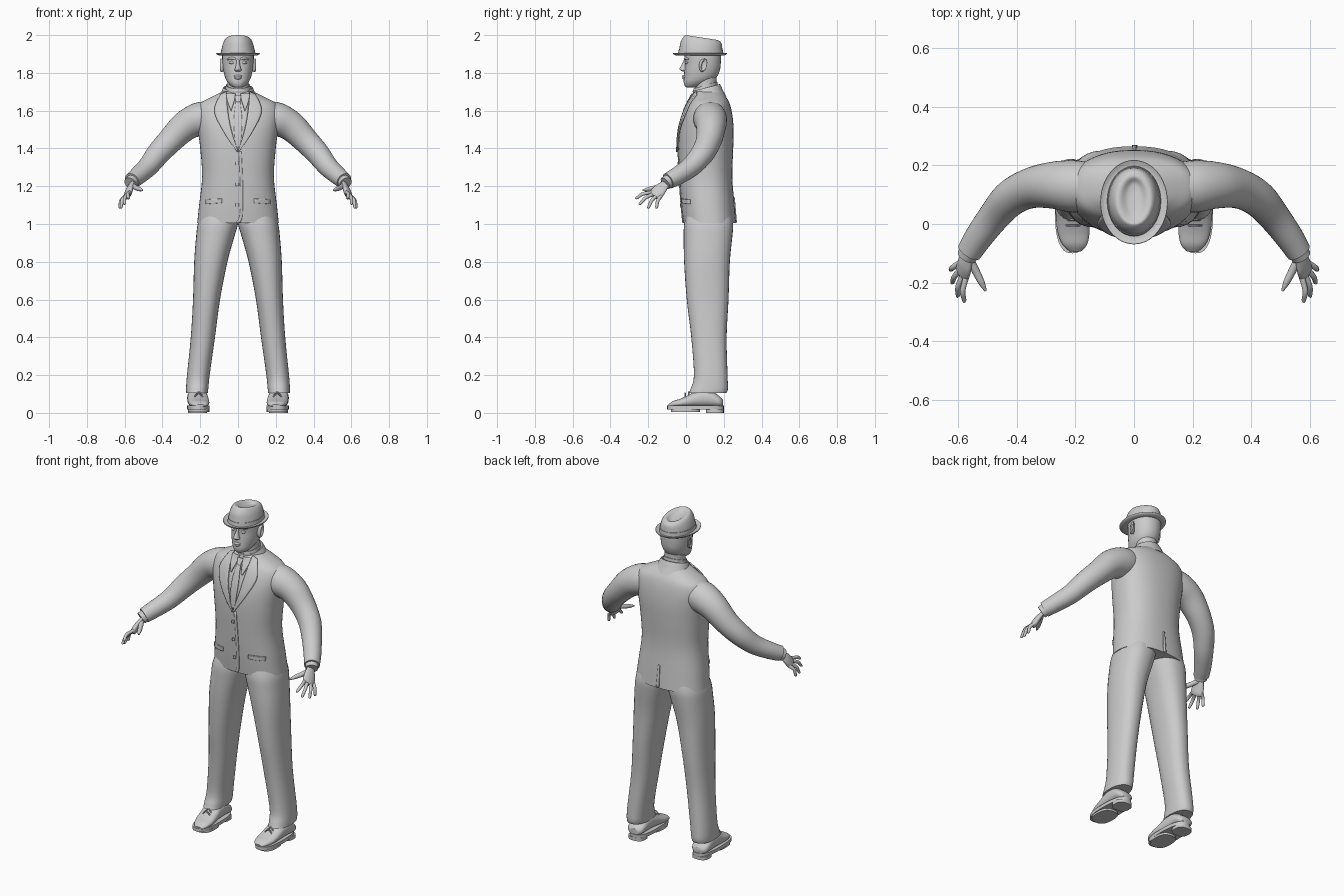
import bpy, math
from mathutils import Vector
from mathutils.bvhtree import BVHTree

grey = bpy.data.materials.new("plain grey")
grey.diffuse_color = (0.6, 0.6, 0.6, 1)


def make(name, verts, faces, mirror=False, thick=0):
    me = bpy.data.meshes.new(name)
    me.from_pydata([tuple(v) for v in verts], [], faces)
    me.materials.append(grey)
    ob = bpy.data.objects.new(name, me)
    bpy.context.collection.objects.link(ob)
    if thick:
        m = ob.modifiers.new("thickness", 'SOLIDIFY')
        m.thickness, m.offset = thick, 0
    if mirror:
        ob.modifiers.new("mirror", 'MIRROR')
    return ob


def smooth_rows(rows, steps):
    """Catmull-Rom through rows of numbers."""
    out = []
    for i in range(len(rows) - 1):
        a, b, c, d = rows[max(i - 1, 0)], rows[i], rows[i + 1], rows[min(i + 2, len(rows) - 1)]
        for s in range(steps):
            t = s / steps
            out.append([0.5 * (2 * q + (r - p) * t + (2 * p - 5 * q + 4 * r - w) * t * t
                               + (3 * q - p - 3 * r + w) * t ** 3) for p, q, r, w in zip(a, b, c, d)])
    return out + [list(rows[-1])]


def loft(name, rings, power=2.0, steps=4, seg=32, mirror=False, cap=True):
    """Skin rings given as centre + u axis + v axis (nine numbers)."""
    rings = smooth_rows(rings, steps)
    verts, faces = [], []
    for r in rings:
        c, u, v = Vector(r[:3]), Vector(r[3:6]), Vector(r[6:])
        for k in range(seg):
            a = 2 * math.pi * k / seg
            x, y = math.cos(a), math.sin(a)
            verts.append(c + u * math.copysign(abs(x) ** (2 / power), x)
                         + v * math.copysign(abs(y) ** (2 / power), y))
    for i in range(len(rings) - 1):
        for k in range(seg):
            j = (k + 1) % seg
            faces.append((i * seg + k, i * seg + j, (i + 1) * seg + j, (i + 1) * seg + k))
    if cap:
        faces.append(tuple(range(seg))[::-1])
        faces.append(tuple(range((len(rings) - 1) * seg, len(rings) * seg)))
    return make(name, verts, faces, mirror)


def flat(z, rx, yf, yb, cx=0, tilt=0):
    """Level ring from its half width and front/back limits."""
    return (cx, (yf + yb) / 2, z, rx, 0, 0, 0, (yb - yf) / 2, tilt)


def tube(name, pts, side=None, squash=1.0, seg=20, **kw):
    """Tube through (x, y, z, radius) points."""
    rings = []
    for i, p in enumerate(pts):
        d = (Vector(pts[min(i + 1, len(pts) - 1)][:3]) - Vector(pts[max(i - 1, 0)][:3])).normalized()
        u = Vector(side or (0, 1, 0))
        u = (u - d * u.dot(d)).normalized()
        v = d.cross(u)
        rings.append((*p[:3], *(u * p[3]), *(v * p[3] * squash)))
    return loft(name, rings, seg=seg, **kw)


# jacket body
jacket = loft("jacket", [
    flat(1.005, .216, -.015, .265), flat(1.1, .206, -.025, .257), flat(1.25, .19, -.035, .245),
    flat(1.4, .2, -.04, .25), flat(1.5, .213, -.033, .252), flat(1.58, .222, -.012, .245),
    flat(1.635, .205, .012, .232), flat(1.668, .15, .032, .215), flat(1.70, .085, .045, .19),
    flat(1.715, .07, .05, .18)], power=2.35, seg=48)
tree = BVHTree.FromPolygons([v.co for v in jacket.data.vertices],
                            [tuple(p.vertices) for p in jacket.data.polygons])


def plate(name, left, right, lift, thick=.008, cols=6, back=False, mirror=False):
    """Cloth panel between two (x, z) edges, laid on the jacket."""
    left, right = smooth_rows(left, 6), smooth_rows(right, 6)
    s = 1 if back else -1
    verts, faces = [], []
    for a, b in zip(left, right):
        for c in range(cols + 1):
            t = c / cols
            x, z = a[0] + (b[0] - a[0]) * t, a[1] + (b[1] - a[1]) * t
            hit = tree.ray_cast(Vector((x, s, z)), Vector((0, -s, 0)))[0]
            if hit is None:
                hit = tree.find_nearest(Vector((x, .11 + s * .1, z)))[0]
            verts.append((x, hit.y + s * lift, z))
    n = cols + 1
    for i in range(len(left) - 1):
        for c in range(cols):
            q = (i * n + c, i * n + c + 1, (i + 1) * n + c + 1, (i + 1) * n + c)
            faces.append(q[::-1] if not back else q)
    return make(name, verts, faces, mirror, thick)


# shirt, tie, lapels, collars
plate("shirt_front", [(0, 1.70), (0, 1.55), (0, 1.39)], [(.06, 1.70), (.045, 1.55), (.003, 1.39)],
      .001, .004, mirror=True)
plate("tie", [(-.014, 1.675), (-.012, 1.64), (-.022, 1.54), (-.012, 1.40)],
      [(.014, 1.675), (.012, 1.64), (.022, 1.54), (.012, 1.40)], .006)
plate("tie_knot", [(-.018, 1.68), (-.011, 1.645)], [(.018, 1.68), (.011, 1.645)], .011)
plate("shirt_collar_tip", [(.012, 1.69), (.02, 1.65), (.036, 1.60)],
      [(.062, 1.69), (.056, 1.65), (.04, 1.605)], .009, mirror=True)
plate("lapel", [(.062, 1.70), (.055, 1.61), (.036, 1.5), (.0, 1.385)],
      [(.092, 1.685), (.125, 1.60), (.083, 1.5), (.004, 1.38)], .008, mirror=True)
plate("jacket_front_edge", [(.004, 1.385), (.012, 1.2), (.01, 1.05), (-.01, 1.008)],
      [(.018, 1.385), (.026, 1.2), (.024, 1.05), (.012, 1.008)], .002, .005, cols=2)
plate("pocket_flap", [(.085, 1.135), (.085, 1.112)], [(.17, 1.13), (.17, 1.105)], .003, mirror=True)
plate("back_vent", [(-.004, 1.14), (-.006, 1.008)], [(.006, 1.14), (.012, 1.008)], .002, .006,
      cols=2, back=True)
for i, z in enumerate((1.10, 1.21, 1.32)):
    plate("jacket_button_%d" % (i + 1), [(-.012, z - .008), (-.012, z + .008)],
          [(.004, z - .008), (.004, z + .008)], .004, .006, cols=2)
loft("jacket_collar", [flat(1.66, .105, .045, .215, tilt=.012), flat(1.695, .09, .04, .195, tilt=.014),
                       flat(1.722, .077, .035, .18, tilt=.018), flat(1.715, .066, .045, .168, tilt=.018)],
     steps=3)
loft("shirt_collar", [flat(1.69, .068, .035, .17, tilt=.015), flat(1.735, .064, .04, .166, tilt=.018),
                      flat(1.73, .057, .05, .16, tilt=.018)], steps=2)

# arms and hands
tube("sleeve", [(.12, .125, 1.572, .08), (.205, .128, 1.555, .089), (.285, .132, 1.515, .079),
                (.36, .12, 1.44, .068), (.425, .085, 1.37, .062), (.478, .025, 1.302, .054),
                (.53, -.045, 1.255, .048), (.562, -.095, 1.228, .043)], seg=32, mirror=True)
tube("shirt_cuff", [(.545, -.07, 1.243, .037), (.57, -.11, 1.215, .035)], mirror=True)
spread = Vector((.375, .862, -.338))
tube("palm", [(.553, -.085, 1.235, .024), (.565, -.112, 1.209, .026), (.576, -.138, 1.182, .036),
              (.584, -.16, 1.155, .038), (.588, -.17, 1.145, .03)], side=spread, squash=.45, mirror=True)
knuckle = Vector((.584, -.158, 1.157))
for name, off, tip in (("index", -.029, (.58, -.268, 1.135)), ("middle", -.01, (.603, -.25, 1.103)),
                       ("ring", .01, (.622, -.203, 1.083)), ("little", .029, (.628, -.158, 1.083))):
    a, b = knuckle + spread * off, Vector(tip)
    m = (a + b) / 2 + Vector((.008, -.004, .008))
    tube(name + "_finger", [(*a, .0105), (*m, .0095), (*a.lerp(b, .9), .0075), (*b, .003)],
         seg=12, mirror=True)
tube("thumb", [(.562, -.118, 1.205, .014), (.54, -.16, 1.192, .0135), (.52, -.2, 1.184, .011),
               (.506, -.228, 1.178, .004)], side=(0, 0, 1), seg=12, mirror=True)

# trousers
leg = [  # z, inner x, outer x, front y, back y
    (1.06, -.005, .19, .005, .24), (1.0, .0, .213, -.01, .25), (.93, .02, .222, -.012, .245),
    (.8, .056, .232, -.01, .232), (.6, .095, .238, .004, .225), (.4, .122, .25, .028, .215),
    (.2, .15, .27, .042, .22), (.13, .157, .275, .025, .222), (.105, .16, .275, .015, .215)]
loft("trouser_leg", [flat(z, (b - a) / 2, f, k, (a + b) / 2) for z, a, b, f, k in leg],
     power=2.3, mirror=True)

# shoes: upper, sole, heel
upper = [(.195, .214, .03, .035, .07), (.175, .215, .05, .03, .09), (.12, .215, .054, .03, .125),
         (.06, .213, .055, .03, .12), (.02, .21, .056, .03, .098), (-.03, .206, .054, .03, .075),
         (-.07, .202, .042, .03, .062), (-.093, .2, .02, .03, .045)]
loft("shoe", [(x, y, (a + b) / 2, w, 0, 0, 0, 0, (b - a) / 2) for y, x, w, a, b in upper],
     power=2.3, mirror=True)


def sole(name, y0, y1, w, z0, z1, cx):
    loft(name, [flat(z0, w, y0, y1, cx), flat(z1, w, y0, y1, cx)], power=2.6, steps=1, mirror=True)


sole("shoe_sole", -.1, .2, .06, .018, .038, .21)
sole("shoe_heel", .105, .2, .05, 0, .02, .214)
sole("shoe_tread", -.08, .075, .056, .006, .02, .208)
for i, y in enumerate((-.005, .015)):
    tube("shoe_lace_%d" % (i + 1), [(.185, y, .085, .004), (.208, y, .104 - i * -.006, .004),
                                    (.231, y, .085, .004)], seg=8, mirror=True)

# neck and head
tube("neck", [(0, .112, 1.66, .062), (0, .105, 1.73, .057), (0, .105, 1.82, .058)], seg=32)
loft("head", [flat(1.722, .02, .005, .05), flat(1.73, .036, -.006, .085), flat(1.75, .055, -.012, .125),
              flat(1.775, .068, -.011, .16), flat(1.81, .077, -.009, .178), flat(1.85, .082, -.006, .184),
              flat(1.9, .083, -.008, .184), flat(1.93, .07, .01, .17)], power=2.15)
loft("nose", [flat(1.808, .012, -.02, .01), flat(1.815, .019, -.031, .01), flat(1.825, .015, -.033, .01),
              flat(1.85, .009, -.019, .01), flat(1.872, .008, -.01, .01)], seg=16)
for name, z, w in (("upper_lip", 1.782, .026), ("lower_lip", 1.773, .022)):
    tube(name, [(-w, .003, z - .001, .002), (-w / 2, -.009, z, .006), (0, -.013, z, .0075),
                (w / 2, -.009, z, .006), (w, .003, z - .001, .002)], seg=12)
tube("brow", [(.012, -.006, 1.874, .005), (.032, -.001, 1.878, .007), (.056, .014, 1.872, .004)],
     seg=12, mirror=True)
tube("eye", [(.018, .001, 1.853, .003), (.033, .002, 1.855, .008), (.048, .01, 1.854, .003)],
     seg=12, mirror=True)
loft("ear", [(.076, .082, 1.838, 0, .014, 0, 0, -.004, .03), (.088, .09, 1.84, 0, .018, 0, 0, .006, .035),
             (.096, .096, 1.842, 0, .015, 0, 0, .006, .031), (.09, .092, 1.842, 0, .008, 0, 0, .004, .02)],
     seg=16, steps=3, mirror=True)

# hat: pinched crown, band, rolled brim
loft("hat_crown", [flat(1.898, .09, -.04, .195), flat(1.93, .086, -.035, .192),
                   flat(1.962, .077, -.027, .188, tilt=-.006), flat(1.983, .064, -.008, .176, tilt=-.013),
                   flat(1.986, .048, .006, .16, tilt=-.012), flat(1.972, .026, .035, .14, tilt=-.01),
                   flat(1.968, .01, .06, .115, tilt=-.006)], steps=5)
loft("hat_band", [flat(1.9, .092, -.042, .198), flat(1.922, .09, -.039, .196)], steps=1)
loft("hat_brim", [flat(1.893, .07, -.02, .17), flat(1.891, .095, -.045, .195), flat(1.898, .113, -.066, .215),
                  flat(1.905, .114, -.068, .217), flat(1.899, .1, -.05, .2), flat(1.9, .07, -.02, .17)],
     steps=3, seg=48)

# smooth shading with sharp edges kept
bpy.ops.object.select_all(action='SELECT')
bpy.context.view_layer.objects.active = jacket
bpy.ops.object.shade_smooth_by_angle(angle=math.radians(40))
